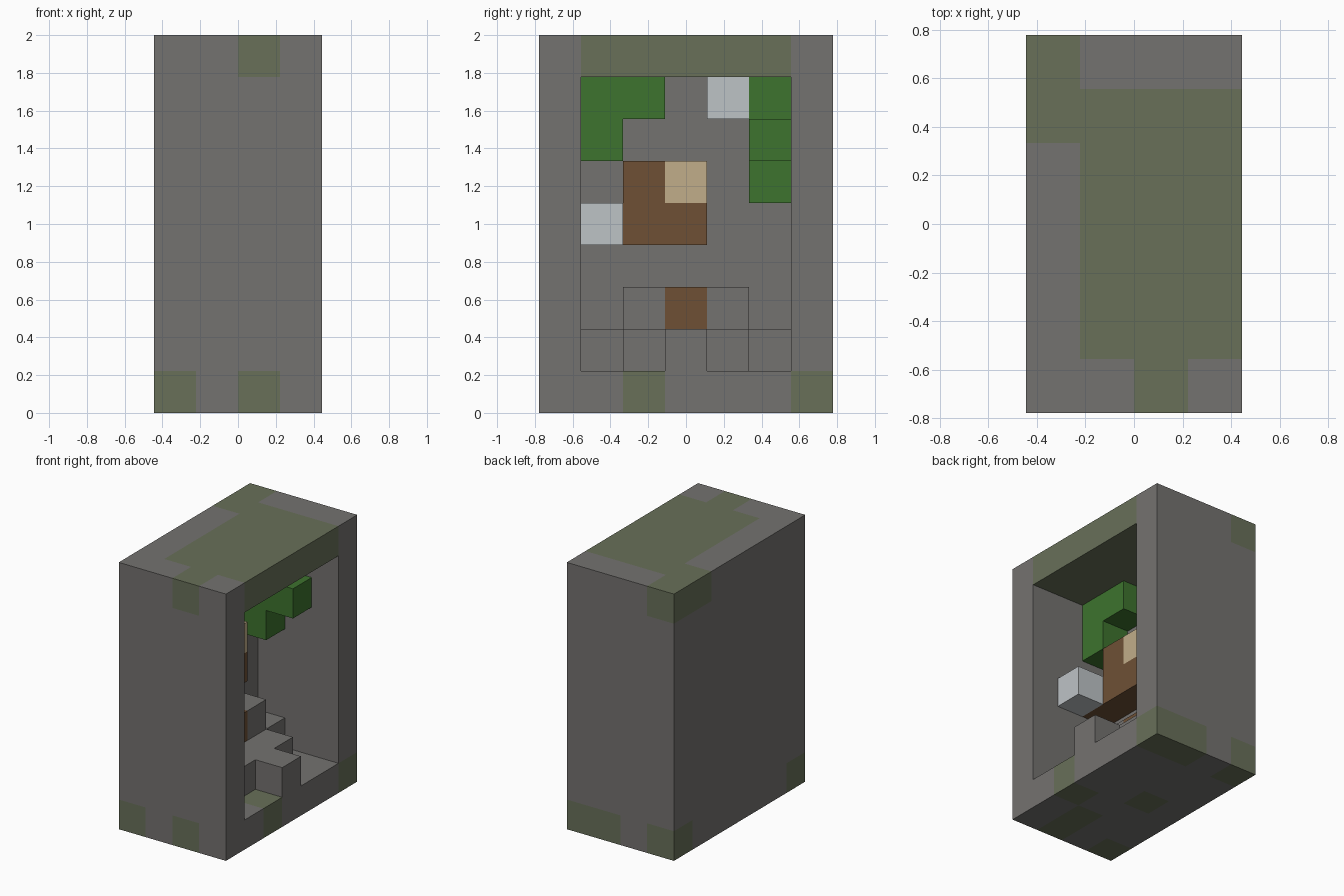
import bpy, bmesh
from mathutils import Vector

cube = bpy.data.objects.get("Cube")
if cube:
    bpy.data.objects.remove(cube, do_unlink=True)

# The whole model sits on a grid of 4 x 7 x 9 blocks
NX, NY, NZ = 4, 7, 9
S = 2 / NZ


def material(name, rgb):
    lin = [((c / 255 + 0.055) / 1.055) ** 2.4 for c in rgb] + [1]
    m = bpy.data.materials.new(name)
    m.use_nodes = True
    m.diffuse_color = lin
    m.node_tree.nodes["Principled BSDF"].inputs["Base Color"].default_value = lin
    return m


STONE = material("stone_grey", (116, 114, 112))
MOSS = material("mossy_stone", (104, 112, 89))
LEAF = material("leaf_green", (61, 115, 46))
BARK = material("bark_brown", (110, 80, 53))
WOOD = material("cut_wood_tan", (193, 174, 138))
WHITE = material("pale_white", (190, 195, 198))


def box(x0, x1, y0, y1, z0, z1):
    """All block cells in an inclusive range."""
    return {(x, y, z) for x in range(x0, x1 + 1)
            for y in range(y0, y1 + 1) for z in range(z0, z1 + 1)}


# Outer shell: hollow niche open towards +x
shell = box(0, 3, 0, 6, 0, 8) - box(1, 3, 1, 5, 1, 7)

# Moss patches on the roof and the base
moss = box(1, 3, 1, 5, 8, 8) | box(0, 0, 5, 6, 8, 8) | {(2, 0, 8)}
moss |= {(0, 0, 0), (2, 0, 0), (2, 1, 0), (3, 2, 0), (1, 3, 0),
         (0, 6, 0), (2, 6, 0), (3, 6, 0)}

# Stepped stone mound, symmetric about the middle row
steps = box(1, 3, 3, 3, 1, 1)
for side in (-1, 1):
    y = 3 + side
    steps |= box(1, 2, y, y, 1, 1) | {(1, y, 2), (1, y + side, 1)}

parts = {
    "stone_shell": (shell, STONE),
    "stone_steps": (steps, STONE),
    "trunk_base": ({(1, 3, 2)}, BARK),
    "trunk": (box(1, 1, 1, 3, 4, 4) | {(1, 2, 5)}, BARK),
    "cut_branch": ({(1, 3, 5)}, WOOD),
    "front_leaves": ({(1, 1, 6), (1, 1, 7), (1, 2, 7)}, LEAF),
    "back_leaves": (box(1, 1, 5, 5, 5, 7) | {(2, 5, 6)}, LEAF),
    "lower_white_block": ({(2, 1, 4)}, WHITE),
    "upper_white_block": ({(1, 4, 7)}, WHITE),
}
occupied = set().union(*(cells for cells, _ in parts.values()))


def build(name, cells, mat):
    """Make one part from the exposed sides of its blocks."""
    bm = bmesh.new()
    corners = {}

    def vert(p):
        if p not in corners:
            offset = Vector((NX / 2, NY / 2, 0))
            corners[p] = bm.verts.new((Vector(p) - offset) * S)
        return corners[p]

    for cell in sorted(cells):
        for axis in range(3):
            u, v = (axis + 1) % 3, (axis + 2) % 3
            for step in (0, 1):
                neighbour = list(cell)
                neighbour[axis] += 2 * step - 1
                if tuple(neighbour) in occupied:
                    continue
                loop = []
                for du, dv in ((0, 0), (1, 0), (1, 1), (0, 1)):
                    p = list(cell)
                    p[axis] += step
                    p[u] += du
                    p[v] += dv
                    loop.append(vert(tuple(p)))
                face = bm.faces.new(loop if step else loop[::-1])
                # Mossy cells of the shell take the second material
                face.material_index = int(name == "stone_shell" and cell in moss)
    mesh = bpy.data.meshes.new(name)
    bm.to_mesh(mesh)
    bm.free()
    mesh.materials.append(mat)
    if name == "stone_shell":
        mesh.materials.append(MOSS)
    bpy.context.collection.objects.link(bpy.data.objects.new(name, mesh))


for name, (cells, mat) in parts.items():
    build(name, cells, mat)
